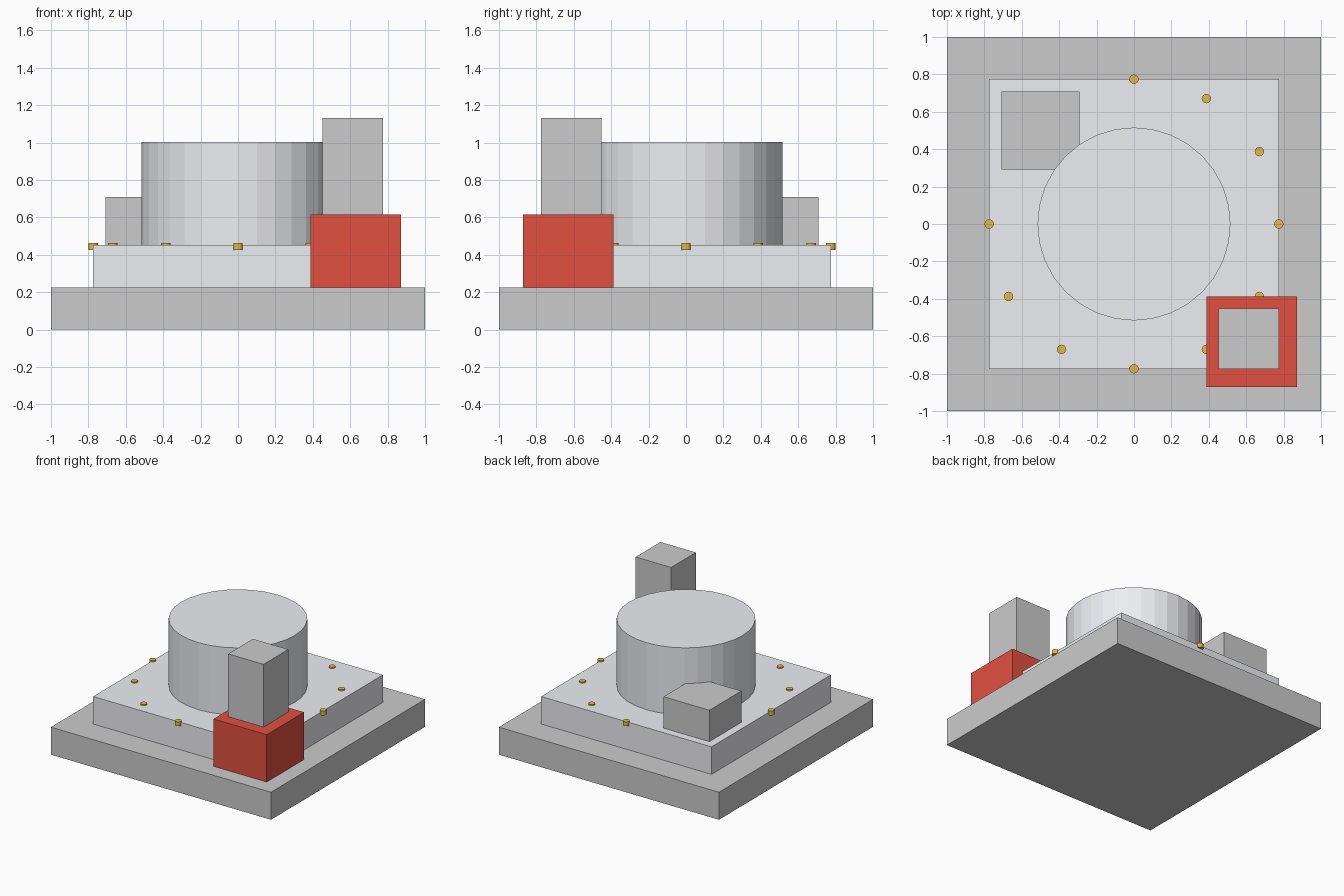
import bpy
from math import cos, sin, radians

if "Cube" in bpy.data.objects:
    bpy.data.objects.remove(bpy.data.objects["Cube"])


def material(name, rgb):
    m = bpy.data.materials.new(name)
    m.diffuse_color = (*rgb, 1)
    m.use_nodes = True
    m.node_tree.nodes["Principled BSDF"].inputs["Base Color"].default_value = m.diffuse_color
    return m


def finish(name, mat):
    ob = bpy.context.object
    ob.name = name
    if mat:
        ob.data.materials.append(mat)
    return ob


def box(name, x, y, half, z0, z1, mat=None):
    bpy.ops.mesh.primitive_cube_add(size=1, location=(x, y, (z0 + z1) / 2))
    bpy.context.object.scale = (2 * half, 2 * half, z1 - z0)
    bpy.ops.object.transform_apply(location=False, rotation=False, scale=True)
    return finish(name, mat)


def drum(name, x, y, radius, z0, z1, sides, mat=None):
    bpy.ops.mesh.primitive_cylinder_add(
        vertices=sides, radius=radius, depth=z1 - z0,
        location=(x, y, (z0 + z1) / 2))
    return finish(name, mat)


pale = material("pale_metal", (0.85, 0.86, 0.9))
red = material("red_paint", (0.75, 0.08, 0.05))
gold = material("gold", (0.75, 0.5, 0.06))

# Stepped base
box("base_slab", 0, 0, 1.0, 0, 0.226, None)
box("upper_plate", 0, 0, 0.774, 0.226, 0.452, pale)

# Central flat-sided drum
drum("central_drum", 0, 0, 0.516, 0.452, 1.003, 32, pale)

# Corner blocks
box("rear_block", -0.5, 0.5, 0.208, 0.452, 0.71)
box("red_block", 0.629, -0.629, 0.242, 0.226, 0.615, red)
box("corner_tower", 0.613, -0.613, 0.161, 0.615, 1.13)

# Ring of bolts
for i in range(12):
    a = radians(30 * i)
    drum(f"bolt_{i + 1}", 0.774 * cos(a), 0.774 * sin(a), 0.025,
         0.426, 0.462, 16, gold)
